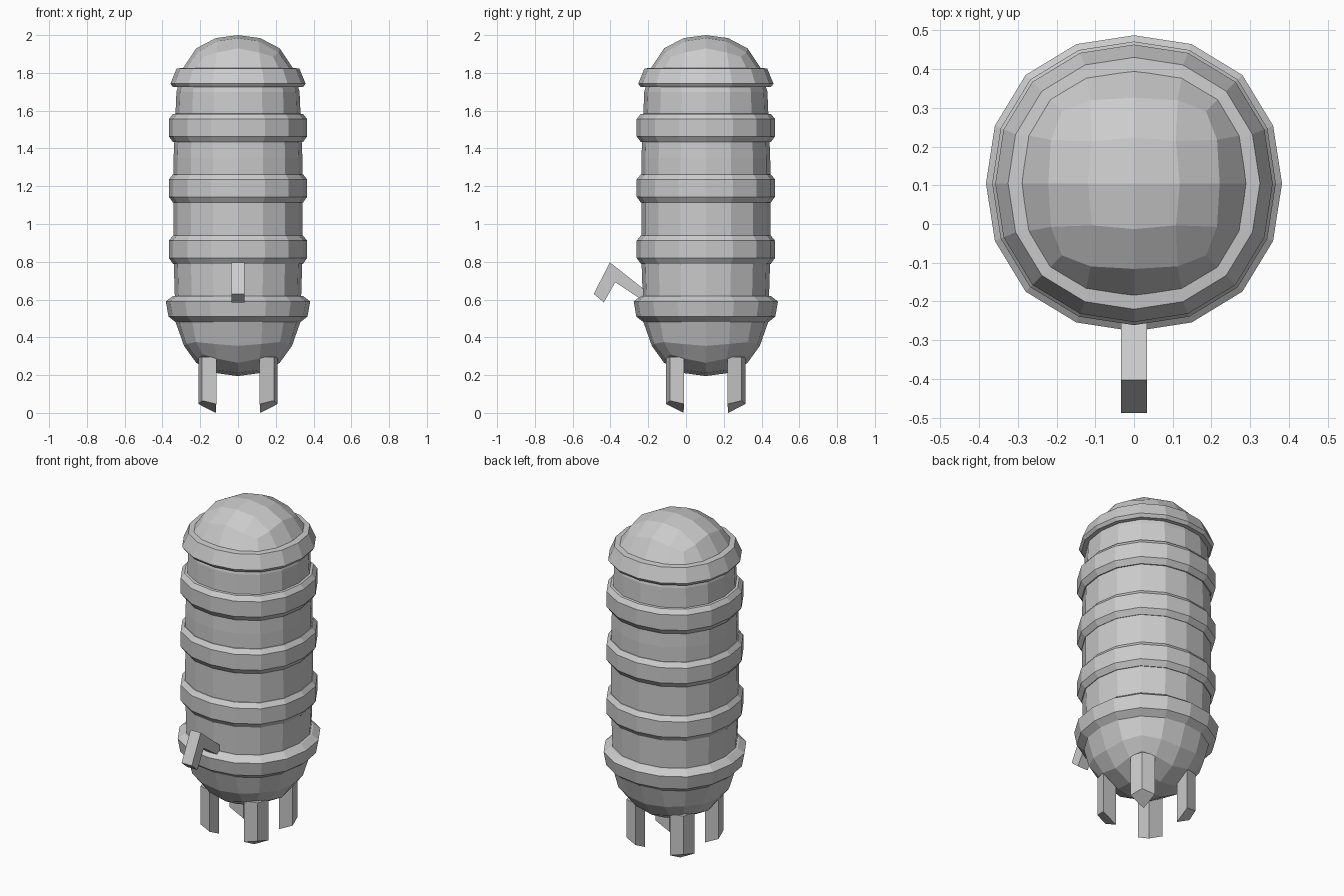
import bpy, bmesh, math

if "Cube" in bpy.data.objects:
    bpy.data.objects.remove(bpy.data.objects["Cube"])

CY = 0.105   # the tank axis sits slightly behind the origin
SEG = 16


def finish(bm, name):
    bmesh.ops.recalc_face_normals(bm, faces=bm.faces)
    me = bpy.data.meshes.new(name)
    bm.to_mesh(me)
    bm.free()
    ob = bpy.data.objects.new(name, me)
    bpy.context.collection.objects.link(ob)
    return ob


def ring(bm, r, z, sq=1.035, shift=0.0, drop=0.0, n=SEG):
    """Slightly squared ring: sq widens the diagonals, drop moves them in z."""
    out = []
    for k in range(n):
        t = 2 * math.pi * k / n
        w = (1 - math.cos(4 * t)) / 2
        a = t + shift * math.sin(4 * t)
        rr = r * (1 + (sq - 1) * w)
        out.append(bm.verts.new((rr * math.cos(a), CY + rr * math.sin(a), z - drop * w)))
    return out


def bridge(bm, a, b):
    n = len(a)
    for k in range(n):
        bm.faces.new((a[k], a[(k + 1) % n], b[(k + 1) % n], b[k]))


def cap(bm, pole_z, s):
    """Quad-grid dome end; s = 1 for top, -1 for bottom. Returns its rim."""
    p = bm.verts.new((0, CY, pole_z))
    r1 = ring(bm, 0.118, pole_z - s * 0.016, 1.3, 0, s * 0.016, 8)
    r2 = ring(bm, 0.221, pole_z - s * 0.07, 1.19, 0.09, s * 0.045)
    for c in range(4):
        i, j = 2 * c, 4 * c
        a, b, d = r1[i], r1[i + 1], r1[(i + 2) % 8]
        bm.faces.new((p, a, b, d))
        bm.faces.new((a, r2[j], r2[j + 1], b))
        bm.faces.new((b, r2[j + 1], r2[j + 2], r2[j + 3]))
        bm.faces.new((b, r2[j + 3], r2[(j + 4) % 16], d))
    return r2


# Tank body with rounded ends
bm = bmesh.new()
rings = [cap(bm, 2.0, 1),
         ring(bm, 0.288, 1.83, 1.1, 0.03, 0.02),
         ring(bm, 0.326, 1.70),
         ring(bm, 0.341, 1.35),
         ring(bm, 0.342, 0.85),
         ring(bm, 0.33, 0.48),
         ring(bm, 0.286, 0.355, 1.1, 0.03, -0.02),
         cap(bm, 0.195, -1)]
for a, b in zip(rings, rings[1:]):
    bridge(bm, a, b)
finish(bm, "tank_body")


# Raised bands around the tank
def band(name, profile):
    bm = bmesh.new()
    rs = [ring(bm, r, z) for r, z in profile]
    for a, b in zip(rs, rs[1:]):
        bridge(bm, a, b)
    finish(bm, name)


band("top_collar", [(0.28, 1.828), (0.325, 1.823), (0.358, 1.743), (0.345, 1.725), (0.32, 1.725)])
for n, z in enumerate((1.51, 1.19, 0.866)):
    band(f"middle_band_{n + 1}", [(0.33, z + 0.074), (0.345, z + 0.072), (0.366, z + 0.046),
                                  (0.366, z - 0.046), (0.344, z - 0.077), (0.33, z - 0.077)])
band("bottom_band", [(0.33, 0.62), (0.345, 0.618), (0.382, 0.59),
                     (0.368, 0.51), (0.33, 0.48), (0.315, 0.48)])

# Four kite-section legs with slanted soles
KITE = [(0.19, 0.19, 0.065), (0.115, 0.21, 0.047), (0.118, 0.118, 0.0), (0.21, 0.115, 0.047)]
for sx, sn in ((1, "right"), (-1, "left")):
    for sy, fn in ((1, "back"), (-1, "front")):
        bm = bmesh.new()
        low = [bm.verts.new((sx * x, CY + sy * y, z)) for x, y, z in KITE]
        top = [bm.verts.new((sx * x, CY + sy * y, 0.295)) for x, y, z in KITE]
        bridge(bm, low, top)
        bm.faces.new(low)
        bm.faces.new(top)
        finish(bm, f"{fn}_{sn}_leg")

# Bent spout on the front
SPOUT = [(-0.20, 0.637), (-0.403, 0.797), (-0.488, 0.63), (-0.435, 0.585),
         (-0.374, 0.692), (-0.20, 0.575)]
bm = bmesh.new()
sides = [[bm.verts.new((x, y, z)) for y, z in SPOUT] for x in (-0.034, 0.034)]
bridge(bm, *sides)
for i, j, k, l in ((0, 1, 4, 5), (1, 2, 3, 4)):
    for s in sides:
        bm.faces.new((s[i], s[j], s[k], s[l]))
finish(bm, "spout")
